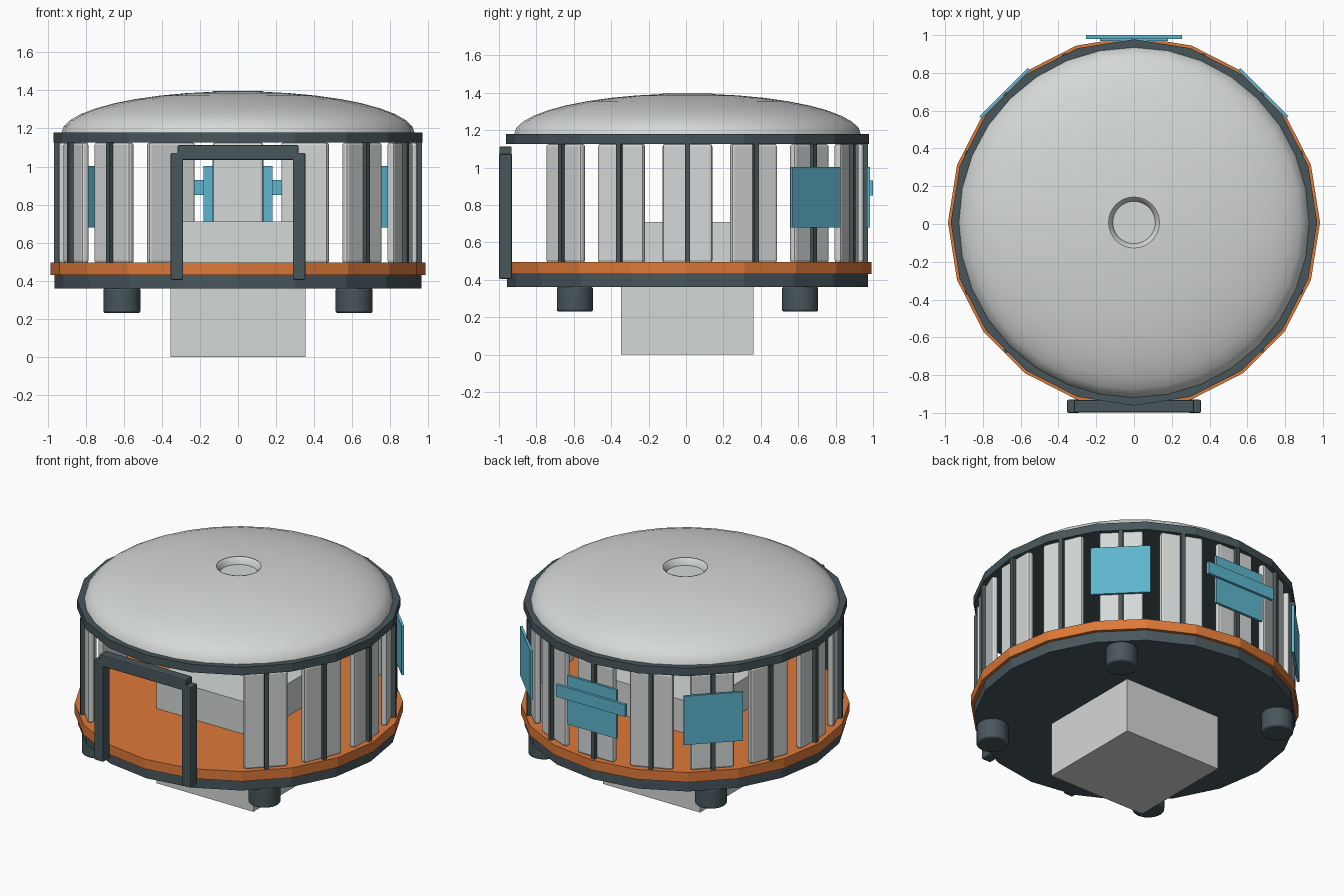
import bpy, bmesh, math
from mathutils import Matrix, Vector

if "Cube" in bpy.data.objects:
    bpy.data.objects.remove(bpy.data.objects["Cube"])

CY = 0.008  # the round body sits slightly behind the origin


def material(name, rgb):
    m = bpy.data.materials.new(name)
    lin = [((c / 255 + 0.055) / 1.055) ** 2.4 for c in rgb]
    m.diffuse_color = (*lin, 1)
    m.use_nodes = True
    m.node_tree.nodes["Principled BSDF"].inputs["Base Color"].default_value = m.diffuse_color
    return m


GREY = material("light_grey", (212, 216, 214))
DARK = material("dark_slate", (72, 86, 91))
ORANGE = material("orange", (222, 121, 56))
BLUE = material("sky_blue", (93, 182, 206))


def finish(bm, name, mat, bevel=0.0, segments=2, smooth=None):
    bmesh.ops.recalc_face_normals(bm, faces=bm.faces)
    mesh = bpy.data.meshes.new(name)
    bm.to_mesh(mesh)
    bm.free()
    mesh.materials.append(mat)
    ob = bpy.data.objects.new(name, mesh)
    bpy.context.collection.objects.link(ob)
    if bevel:
        mod = ob.modifiers.new("edge", 'BEVEL')
        mod.width, mod.segments = bevel, segments
        mod.limit_method = 'ANGLE'
    if smooth:
        bpy.ops.object.select_all(action='DESELECT')
        ob.select_set(True)
        bpy.context.view_layer.objects.active = ob
        bpy.ops.object.shade_smooth_by_angle(angle=math.radians(smooth))
    return ob


def box(name, mat, lo, hi, angle=None, bevel=0.0, segments=2):
    """Box from corner to corner; with an angle, x is radial and y tangential."""
    lo, hi = Vector(lo), Vector(hi)
    bm = bmesh.new()
    bmesh.ops.create_cube(bm, size=1)
    bmesh.ops.scale(bm, vec=hi - lo, verts=bm.verts)
    bmesh.ops.translate(bm, vec=(lo + hi) / 2, verts=bm.verts)
    if angle is not None:
        turn = Matrix.Rotation(math.radians(angle), 4, 'Z')
        bm.transform(Matrix.Translation((0, CY, 0)) @ turn)
    return finish(bm, name, mat, bevel, segments)


def disc(name, mat, r, z0, z1, x=0, y=CY, sides=20, bevel=0.0, smooth=None):
    bm = bmesh.new()
    bmesh.ops.create_cone(bm, cap_ends=True, segments=sides, radius1=r, radius2=r, depth=z1 - z0)
    bmesh.ops.translate(bm, vec=(x, y, (z0 + z1) / 2), verts=bm.verts)
    return finish(bm, name, mat, bevel, smooth=smooth)


# Round platform, floor and top ring
disc("platform_base", DARK, 0.965, 0.36, 0.43)
disc("floor", ORANGE, 0.985, 0.43, 0.495)
disc("top_ring", DARK, 0.97, 1.125, 1.178)

# Central block running through the floor
box("central_block", GREY, (-0.355, -0.347, 0), (0.355, 0.36, 0.71))

# Feet
for sx in (-1, 1):
    for sy in (-1, 1):
        disc("foot", DARK, 0.097, 0.23, 0.362, sx * 0.61, CY + sy * 0.602,
             sides=16, bevel=0.01, smooth=40)

# Wall panels with an outer post each, left open around the doorway
for i in range(16):
    a = i * 22.5
    if abs(a - 270) < 30:
        continue
    box("wall_panel", GREY, (0.90, -0.133, 0.49), (0.942, 0.133, 1.127), a, bevel=0.015)
    box("wall_post", DARK, (0.935, -0.013, 0.49), (0.966, 0.013, 1.127), a)

# Windows at the back, the middle one with a cross bar
for a in (45, 90, 135):
    box("window", BLUE, (0.96, -0.181, 0.68), (0.976, 0.181, 1.002), a)
box("window_bar", BLUE, (0.972, -0.253, 0.85), (0.992, 0.253, 0.93), 90)

# Door frame
for s in (-1, 1):
    x0, x1 = sorted((s * 0.288, s * 0.354))
    box("door_jamb", DARK, (x0, -1.0, 0.405), (x1, -0.93, 1.072), bevel=0.007)
box("door_lintel", DARK, (-0.318, -0.998, 1.035), (0.318, -0.932, 1.112), bevel=0.007)

# Domed roof with a shallow crater in the middle
profile = []
for k in range(10):
    t = math.radians(k * 9.1)
    profile.append((0.928 * math.cos(t), 1.175 + 0.22 * math.sin(t)))
profile += [(0.135, 1.397), (0.122, 1.385), (0.112, 1.355)]
bm = bmesh.new()
N = 32
rings = [[bm.verts.new((r * math.cos(2 * math.pi * j / N),
                        CY + r * math.sin(2 * math.pi * j / N), z))
          for j in range(N)] for r, z in profile]
for a, b in zip(rings, rings[1:]):
    for j in range(N):
        n = (j + 1) % N
        bm.faces.new((a[j], a[n], b[n], b[j]))
bm.faces.new(rings[-1])
bm.faces.new(rings[0][::-1])
finish(bm, "roof_dome", GREY, smooth=50)
